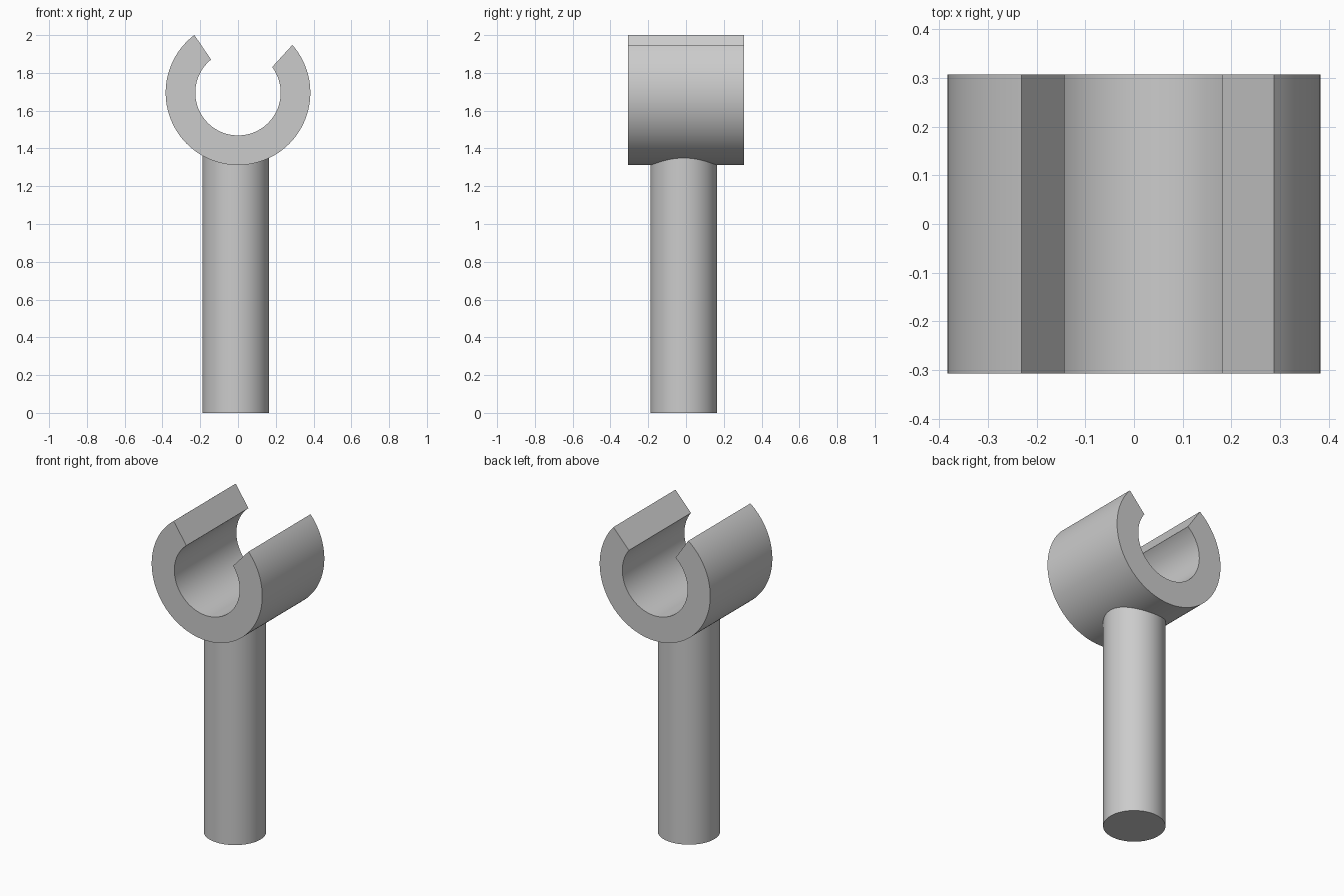
import bpy
import bmesh
from math import cos, sin, radians

cube = bpy.data.objects.get("Cube")
if cube:
    bpy.data.objects.remove(cube, do_unlink=True)

grey = bpy.data.materials.new("plain grey")
grey.use_nodes = True
COLOUR = (0.6, 0.6, 0.6, 1)
grey.diffuse_color = COLOUR
grey.node_tree.nodes["Principled BSDF"].inputs["Base Color"].default_value = COLOUR


def finish(obj):
    """Give the part its material and smooth its curved faces."""
    obj.data.materials.append(grey)
    bpy.ops.object.select_all(action="DESELECT")
    obj.select_set(True)
    bpy.context.view_layer.objects.active = obj
    bpy.ops.object.shade_smooth_by_angle(angle=radians(30))


def arc(radius, start, end, steps):
    """Points along an arc in the xz plane, angles in degrees."""
    angles = [radians(start + (end - start) * i / steps) for i in range(steps + 1)]
    return [(radius * cos(a), radius * sin(a)) for a in angles]


# Open clip: two arcs lofted along y, with slightly slanted mouth faces
CENTRE_Z, HALF_DEPTH, STEPS = 1.695, 0.307, 96
outer = arc(0.383, 127.1, 401.3, STEPS)
inner = arc(0.226, 129.1, 396.9, STEPS)
bm = bmesh.new()
rows = [[bm.verts.new((x, y, z + CENTRE_Z)) for x, z in points]
        for points, y in ((outer, -HALF_DEPTH), (outer, HALF_DEPTH),
                          (inner, HALF_DEPTH), (inner, -HALF_DEPTH))]
for k in range(4):
    a, b = rows[k], rows[(k + 1) % 4]
    for i in range(STEPS):
        bm.faces.new((a[i], a[i + 1], b[i + 1], b[i]))
for end in (0, -1):
    bm.faces.new([row[end] for row in rows])
bmesh.ops.recalc_face_normals(bm, faces=bm.faces)
mesh = bpy.data.meshes.new("open_clip")
bm.to_mesh(mesh)
bm.free()
clip = bpy.data.objects.new("open_clip", mesh)
bpy.context.collection.objects.link(clip)
finish(clip)

# Round shaft, its top hidden inside the clip wall
HEIGHT = 1.41
bpy.ops.mesh.primitive_cylinder_add(vertices=64, radius=0.177, depth=HEIGHT,
                                    location=(-0.012, -0.012, HEIGHT / 2))
shaft = bpy.context.object
shaft.name = "shaft"
finish(shaft)
